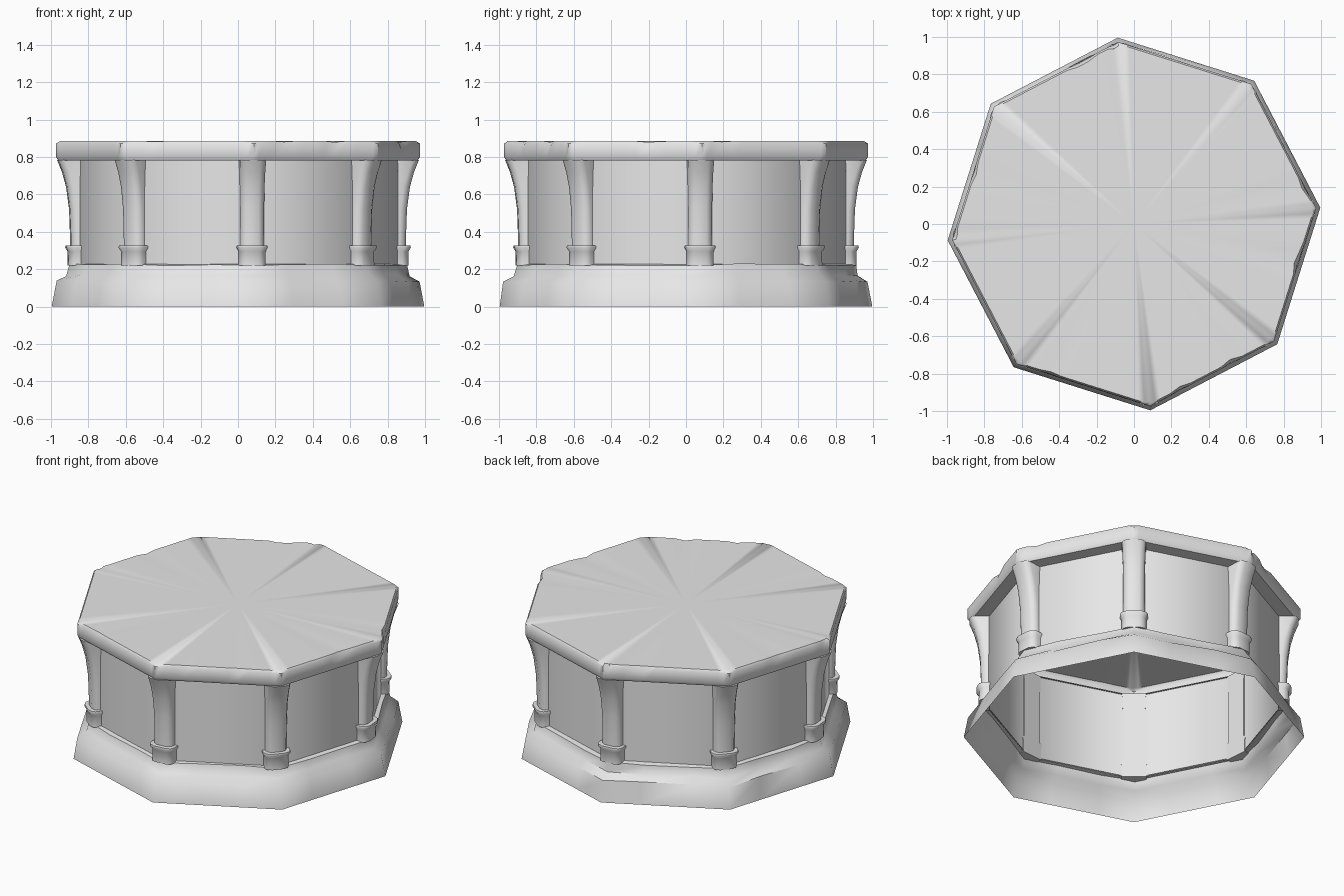
import bpy, bmesh, math, random
from mathutils import Vector

random.seed(4)
SIDES, TURN = 8, math.radians(5)

if "Cube" in bpy.data.objects:
    bpy.data.objects.remove(bpy.data.objects["Cube"], do_unlink=True)

stone = bpy.data.materials.new("pale stone")
stone.use_nodes = True
stone.diffuse_color = (0.8, 0.8, 0.8, 1)
stone.node_tree.nodes["Principled BSDF"].inputs["Base Color"].default_value = stone.diffuse_color


def finish(name, bm, angle):
    bmesh.ops.recalc_face_normals(bm, faces=bm.faces)
    mesh = bpy.data.meshes.new(name)
    bm.to_mesh(mesh)
    bm.free()
    mesh.materials.append(stone)
    obj = bpy.data.objects.new(name, mesh)
    bpy.context.collection.objects.link(obj)
    bpy.ops.object.select_all(action="DESELECT")
    obj.select_set(True)
    bpy.context.view_layer.objects.active = obj
    bpy.ops.object.shade_smooth_by_angle(angle=math.radians(angle))
    return obj


def octagon(radius, z, cuts):
    """Points around an octagon, each side split by fractions in cuts."""
    corners = [Vector((radius * math.cos(TURN + math.tau * k / SIDES),
                       radius * math.sin(TURN + math.tau * k / SIDES), z))
               for k in range(SIDES)]
    return [corners[k].lerp(corners[(k + 1) % SIDES], t)
            for k in range(SIDES) for t in cuts]


def bridge(bm, rings):
    for low, high in zip(rings, rings[1:]):
        for i in range(len(low)):
            j = (i + 1) % len(low)
            bm.faces.new((low[i], low[j], high[j], high[i]))


def shell(profile, cuts, wear=0):
    """Open octagonal band following a (radius, height) profile."""
    bm = bmesh.new()
    rings = [[bm.verts.new(p) for p in octagon(r, z, cuts)] for r, z in profile]
    for ring in rings[1:-1]:
        for v in ring:
            v.co += Vector([random.uniform(-wear, wear) for _ in range(3)])
    bridge(bm, rings)
    return bm, rings


# Flared plinth, open underneath
bm, _ = shell([(1.0, 0), (0.978, 0.135), (0.925, 0.168), (0.908, 0.225), (0.875, 0.228)],
              (0, 0.3, 0.7), 0.006)
finish("plinth", bm, 50)

# Drum wall
bm, _ = shell([(0.88, 0.225), (0.88, 0.79)], (0,))
finish("drum_wall", bm, 60)

# Top slab with a chipped rim
steps = [0, 0.04] + [k / 12 for k in range(1, 12)] + [0.96]
bm, rings = shell([(0.87, 0.78), (0.965, 0.782), (0.977, 0.8), (0.977, 0.872), (0.967, 0.885)], steps)
for i, (side, rim) in enumerate(zip(rings[3], rings[4])):
    if i % len(steps) == 0:
        rim.co.xy *= 0.988
    if random.random() < 0.16:
        depth = random.uniform(0.3, 1)
        side.co.z -= 0.035 * depth
        side.co.xy *= 1 - 0.008 * depth
        rim.co.xy *= 1 - 0.018 * depth
        rim.co.z -= 0.006 * depth
centre = bm.verts.new((0, 0, 0.885))
for i, v in enumerate(rings[4]):
    bm.faces.new((v, rings[4][(i + 1) % len(rings[4])], centre))
finish("top_slab", bm, 42)


def column_part(name, levels, k, back=0.845):
    """Rounded pilaster lofted through (half width, front radius, height)."""
    a = TURN + math.tau * k / SIDES
    out = Vector((math.cos(a), math.sin(a), 0))
    side = Vector((-out.y, out.x, 0))
    bm = bmesh.new()
    rings = []
    for half, front, z in levels:
        section = [(-1, back), (-1, front - 0.035), (-0.85, front - 0.013), (-0.5, front),
                   (0.5, front), (0.85, front - 0.013), (1, front - 0.035), (1, back)]
        rings.append([bm.verts.new(out * r + side * half * s + Vector((0, 0, z)))
                      for s, r in section])
    bridge(bm, rings)
    bm.faces.new(rings[0])
    bm.faces.new(rings[-1])
    finish(name, bm, 50)


# Pilasters with a forward flare, and their footing blocks
shaft = [(0.064, 0.898, 0.225), (0.064, 0.898, 0.35), (0.064, 0.904, 0.52),
         (0.065, 0.92, 0.64), (0.067, 0.942, 0.72), (0.07, 0.968, 0.785)]
footing = [(0.072, 0.913, 0.22), (0.072, 0.911, 0.295), (0.082, 0.924, 0.315),
           (0.08, 0.922, 0.327), (0.062, 0.9, 0.328)]
for k in range(SIDES):
    column_part(f"pilaster_{k + 1}", shaft, k)
    column_part(f"footing_{k + 1}", footing, k)
